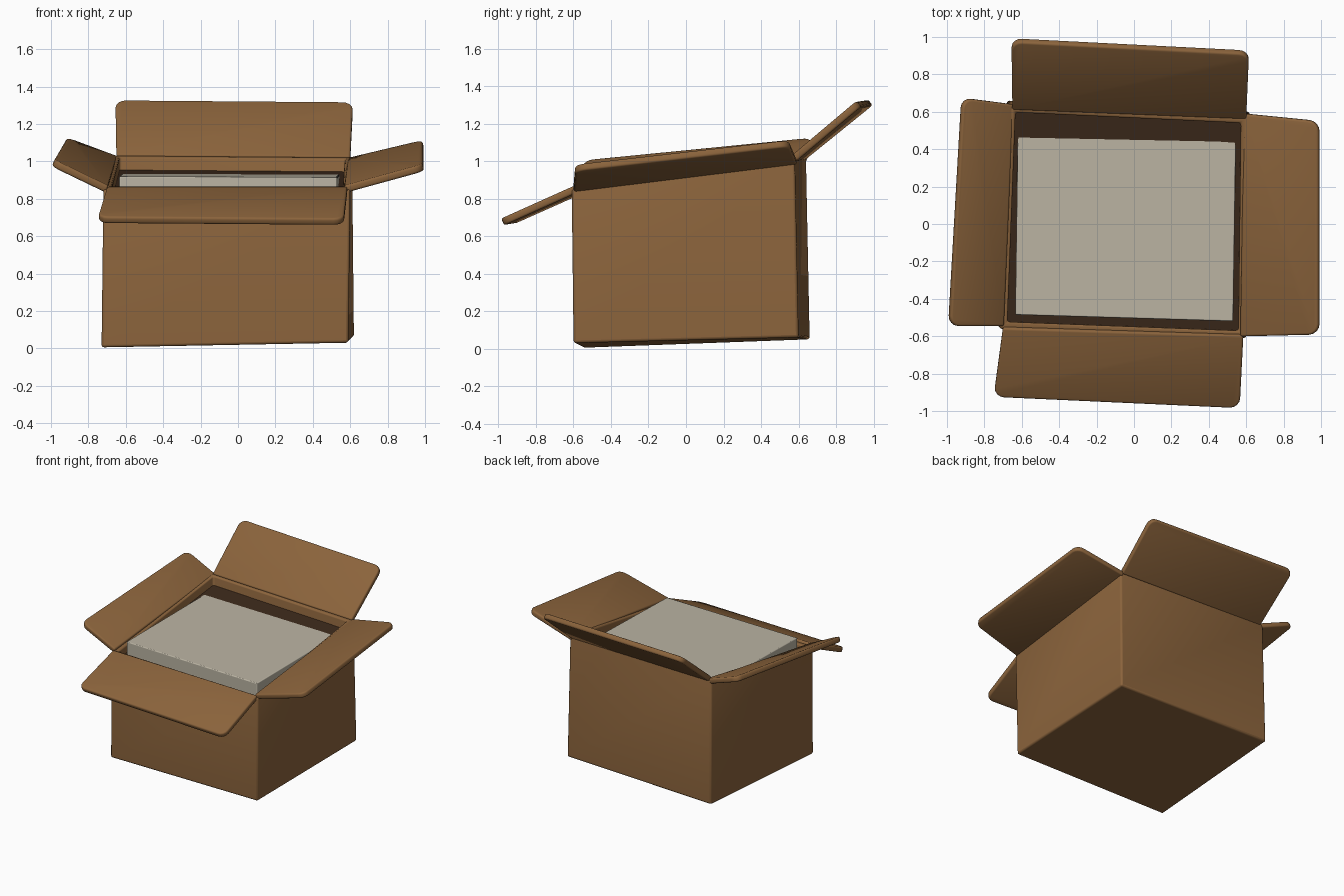
import bpy, bmesh
from mathutils import Vector

cube = bpy.data.objects.get("Cube")
if cube:
    bpy.data.objects.remove(cube)


def material(name, rgb):
    m = bpy.data.materials.new(name)
    m.use_nodes = True
    m.diffuse_color = (*rgb, 1)
    m.node_tree.nodes["Principled BSDF"].inputs["Base Color"].default_value = (*rgb, 1)
    return m


cardboard = material("cardboard brown", (0.26, 0.127, 0.045))
dark = material("dark inner brown", (0.045, 0.022, 0.011))
grey = material("warm light grey", (0.5, 0.46, 0.37))


def finish(name, bm, mat, thickness=0, bevel=0, offset=-1):
    bmesh.ops.recalc_face_normals(bm, faces=bm.faces)
    mesh = bpy.data.meshes.new(name)
    bm.to_mesh(mesh)
    bm.free()
    ob = bpy.data.objects.new(name, mesh)
    bpy.context.collection.objects.link(ob)
    mesh.materials.append(mat)
    if thickness:
        mod = ob.modifiers.new("Thickness", 'SOLIDIFY')
        mod.thickness, mod.offset, mod.use_even_offset = thickness, offset, True
    if bevel:
        mod = ob.modifiers.new("Soft edges", 'BEVEL')
        mod.width, mod.segments = bevel, 3
    bpy.ops.object.select_all(action='DESELECT')
    ob.select_set(True)
    bpy.context.view_layer.objects.active = ob
    bpy.ops.object.shade_smooth_by_angle(angle=0.7)
    return ob


def hexahedron(bottom, top):
    """Closed block between two loops of four corners; the last face is the top."""
    bm = bmesh.new()
    lo = [bm.verts.new(p) for p in bottom]
    hi = [bm.verts.new(p) for p in top]
    for i in range(4):
        j = (i + 1) % 4
        bm.faces.new((lo[i], lo[j], hi[j], hi[i]))
    bm.faces.new(lo[::-1])
    bm.faces.new(hi)
    return bm


# Open carton: corners run front left-hand side, front, back, back
base = [(-0.73, -0.55, 0.005), (0.59, -0.6, 0.03), (0.62, 0.6, 0.06), (-0.68, 0.66, 0.05)]
rim = [(-0.72, -0.56, 0.85), (0.6, -0.61, 0.85), (0.61, 0.58, 1.02), (-0.67, 0.64, 1.03)]
bm = hexahedron(base, rim)
bm.faces.ensure_lookup_table()
bmesh.ops.recalc_face_normals(bm, faces=bm.faces)
bmesh.ops.delete(bm, geom=[bm.faces[-1]], context='FACES_ONLY')
finish("carton_body", bm, cardboard, 0.04, 0.014)

# Dark recess around the contents
bm = bmesh.new()
mid = sum((Vector(p) for p in rim), Vector()) / 4
bm.faces.new([bm.verts.new(mid + (Vector(p) - mid) * 0.96 - Vector((0, 0, 0.07))) for p in rim])
finish("inner_recess", bm, dark)

# Pale block packed inside
top = [(-0.635, -0.485, 0.92), (0.53, -0.52, 0.915), (0.545, 0.51, 0.93), (-0.62, 0.575, 0.935)]
bottom = [(x, y, 0.12) for x, y, z in top]
finish("packed_block", hexahedron(bottom, top), grey, bevel=0.006)


# Flaps: two hinge points, then the two outer corners, which are rounded
def flap(name, corners):
    bm = bmesh.new()
    verts = [bm.verts.new(p) for p in corners]
    bm.faces.new(verts)
    bmesh.ops.bevel(bm, geom=verts[2:], offset=0.055, segments=4,
                    profile=0.5, affect='VERTICES')
    finish(name, bm, cardboard, 0.04, 0.012, 0)


flap("front_flap", [(-0.7, -0.55, 0.85), (0.585, -0.59, 0.85),
                    (0.565, -0.98, 0.675), (-0.75, -0.92, 0.685)])
flap("back_flap", [(0.6, 0.57, 1.01), (-0.65, 0.62, 1.02),
                   (-0.655, 0.985, 1.315), (0.615, 0.92, 1.305)])
flap("left_flap", [(0.57, -0.6, 0.85), (0.59, 0.59, 1.0),
                   (0.99, 0.55, 1.095), (0.99, -0.59, 0.965)])
flap("right_flap", [(-0.65, 0.64, 1.01), (-0.7, -0.545, 0.85),
                    (-0.99, -0.545, 0.99), (-0.92, 0.675, 1.11)])
